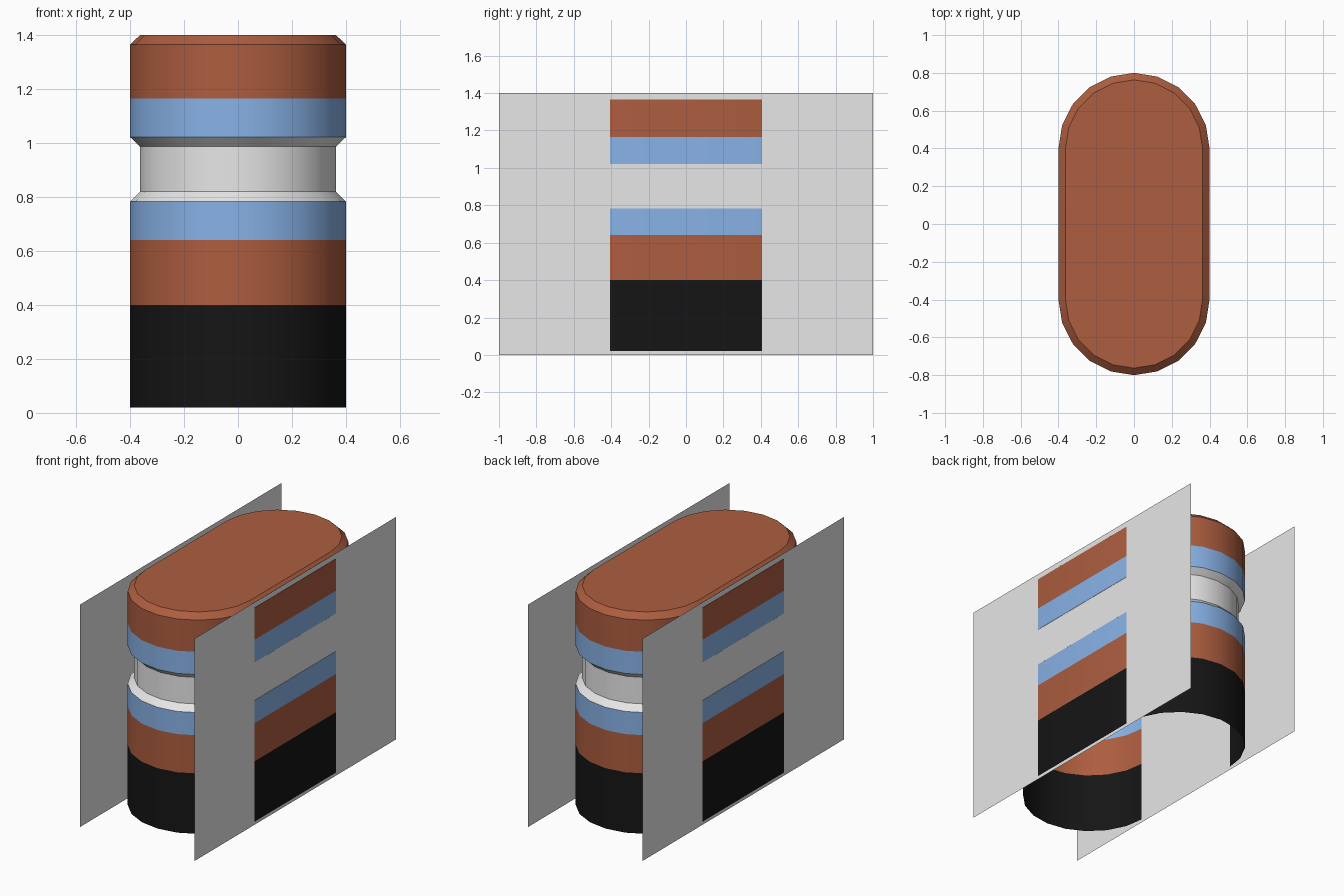
import bpy, bmesh, math

cube = bpy.data.objects.get("Cube")
if cube:
    bpy.data.objects.remove(cube, do_unlink=True)


def material(name, r, g, b):
    m = bpy.data.materials.new(name)
    m.use_nodes = True
    m.diffuse_color = (r, g, b, 1)
    m.node_tree.nodes["Principled BSDF"].inputs["Base Color"].default_value = (r, g, b, 1)
    return m


BLACK, BROWN, BLUE, GREY = range(4)
palette = [material("black", 0.0075, 0.0075, 0.0075),
           material("brown", 0.418, 0.11, 0.05),
           material("light blue", 0.30, 0.546, 0.97),
           material("light grey", 0.8, 0.8, 0.8)]

HALF_STRAIGHT = 0.4   # straight flank half length, also the end arc centres
STEPS = 10            # facets in each rounded end


def stadium(bm, radius, z):
    """Ring of vertices: two half circles joined by straight flanks."""
    ring = []
    for end in (0, 1):
        for i in range(STEPS + 1):
            a = math.pi * (end + i / STEPS)
            y = HALF_STRAIGHT * (1 - 2 * end) + radius * math.sin(a)
            ring.append(bm.verts.new((radius * math.cos(a), y, z)))
    return ring


def finish(bm, name, materials):
    mesh = bpy.data.meshes.new(name)
    bm.to_mesh(mesh)
    bm.free()
    obj = bpy.data.objects.new(name, mesh)
    bpy.context.collection.objects.link(obj)
    for m in materials:
        mesh.materials.append(m)
    return obj


# Banded body, open underneath: radius, height, colour of the band above
profile = [(0.4, 0.02, BLACK), (0.4, 0.40, BROWN), (0.4, 0.64, BLUE),
           (0.4, 0.783, GREY), (0.363, 0.82, GREY), (0.363, 0.987, GREY),
           (0.4, 1.022, BLUE), (0.4, 1.165, BROWN), (0.4, 1.365, BROWN),
           (0.363, 1.4, BROWN)]
bm = bmesh.new()
rings = [stadium(bm, r, z) for r, z, _ in profile]
for low, high, (_, _, colour) in zip(rings, rings[1:], profile):
    for i in range(len(low)):
        j = (i + 1) % len(low)
        bm.faces.new((low[i], low[j], high[j], high[i])).material_index = colour
bm.faces.new(rings[-1]).material_index = BROWN
body = finish(bm, "banded_body", palette)
bpy.ops.object.select_all(action='DESELECT')
body.select_set(True)
bpy.context.view_layer.objects.active = body
bpy.ops.object.shade_smooth_by_angle(angle=math.radians(30))

# Thin flat side panels lying just behind the flanks
for side, name in ((1, "left_panel"), (-1, "right_panel")):
    bm = bmesh.new()
    corners = [(-1, 0), (1, 0), (1, 1.4), (-1, 1.4)]
    verts = [bm.verts.new((side * 0.399, y, z)) for y, z in corners]
    bm.faces.new(verts if side > 0 else verts[::-1])
    finish(bm, name, [palette[GREY]])
